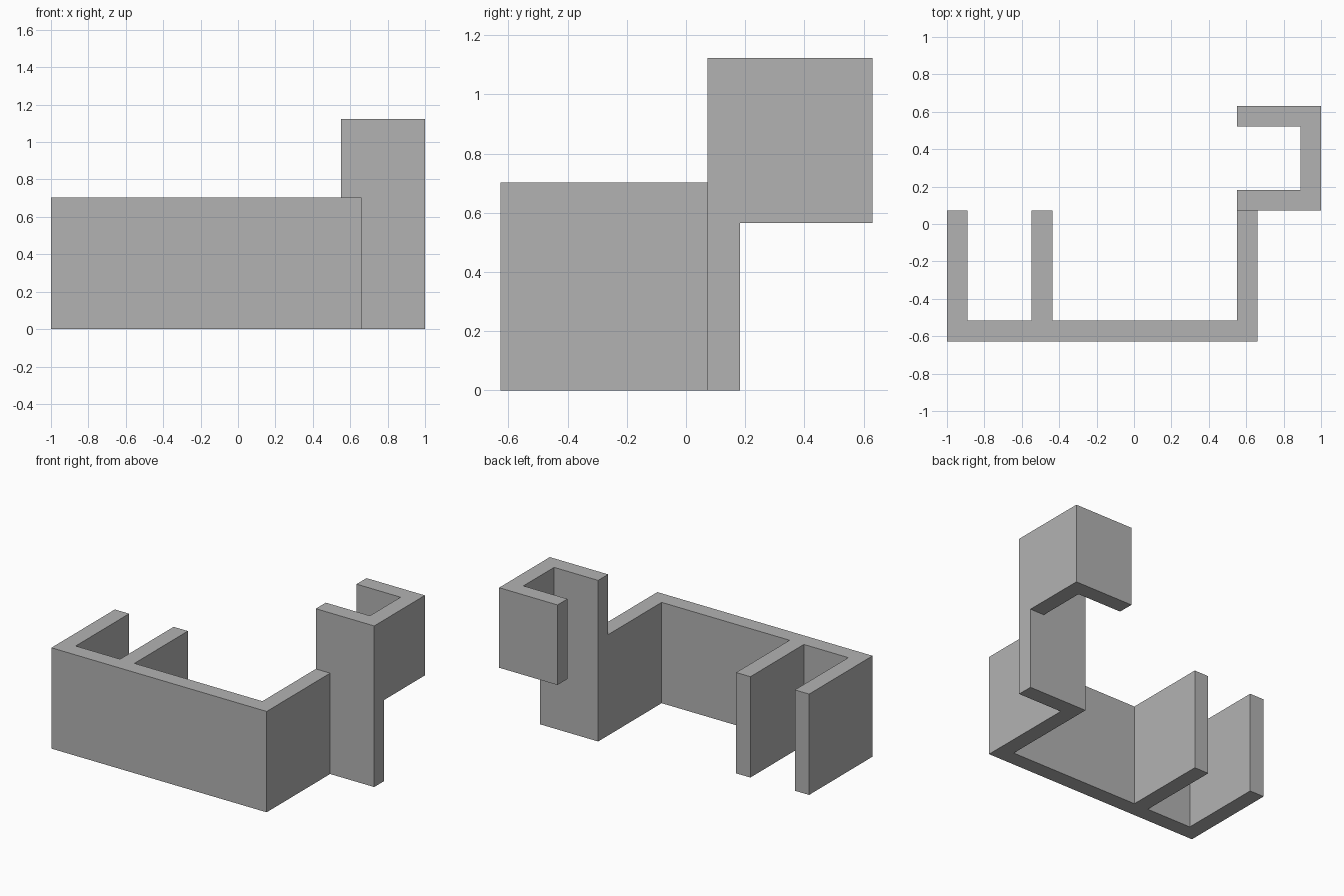
import bpy
import bmesh

cube = bpy.data.objects.get("Cube")
if cube:
    bpy.data.objects.remove(cube, do_unlink=True)

GREY = (0.45, 0.45, 0.45, 1.0)
grey = bpy.data.materials.new("plain grey")
grey.use_nodes = True
grey.diffuse_color = GREY
grey.node_tree.nodes["Principled BSDF"].inputs["Base Color"].default_value = GREY


def prism(name, outline, bottom, top):
    """Extrude a plan outline from bottom to top."""
    bm = bmesh.new()
    face = bm.faces.new([bm.verts.new((x, y, bottom)) for x, y in outline])
    result = bmesh.ops.extrude_face_region(bm, geom=[face])
    raised = [v for v in result["geom"] if isinstance(v, bmesh.types.BMVert)]
    bmesh.ops.translate(bm, verts=raised, vec=(0, 0, top - bottom))
    bmesh.ops.recalc_face_normals(bm, faces=bm.faces)
    mesh = bpy.data.meshes.new(name)
    bm.to_mesh(mesh)
    bm.free()
    mesh.materials.append(grey)
    obj = bpy.data.objects.new(name, mesh)
    bpy.context.collection.objects.link(obj)
    return obj


WALL = 0.11                      # wall thickness everywhere
FRONT, MID, BACK = -0.627, 0.072, 0.63
INNER = FRONT + WALL
HOOK_LEFT, HOOK_RIGHT = 0.55, 1.0

# Bracket: long front wall with three arms reaching back
outline = [(HOOK_LEFT + WALL, FRONT), (HOOK_LEFT + WALL, MID)]
for arm_left in (HOOK_LEFT, -0.547, -1.0):
    arm_right = arm_left + WALL
    if arm_left != HOOK_LEFT:
        outline += [(arm_right, INNER), (arm_right, MID)]
    else:
        outline += []
    outline.append((arm_left, MID))
    outline.append((arm_left, INNER if arm_left > -1.0 else FRONT))
prism("bracket", outline, 0, 0.703)

# Tall panel standing against the end arm
prism("tall_panel", [(HOOK_LEFT, MID), (HOOK_RIGHT, MID),
                     (HOOK_RIGHT, MID + WALL), (HOOK_LEFT, MID + WALL)], 0, 1.123)

# Raised hook wrapping round behind the panel
prism("raised_hook", [(HOOK_RIGHT, MID + WALL), (HOOK_RIGHT, BACK),
                      (HOOK_LEFT, BACK), (HOOK_LEFT, BACK - WALL),
                      (HOOK_RIGHT - WALL, BACK - WALL),
                      (HOOK_RIGHT - WALL, MID + WALL)], 0.565, 1.123)
